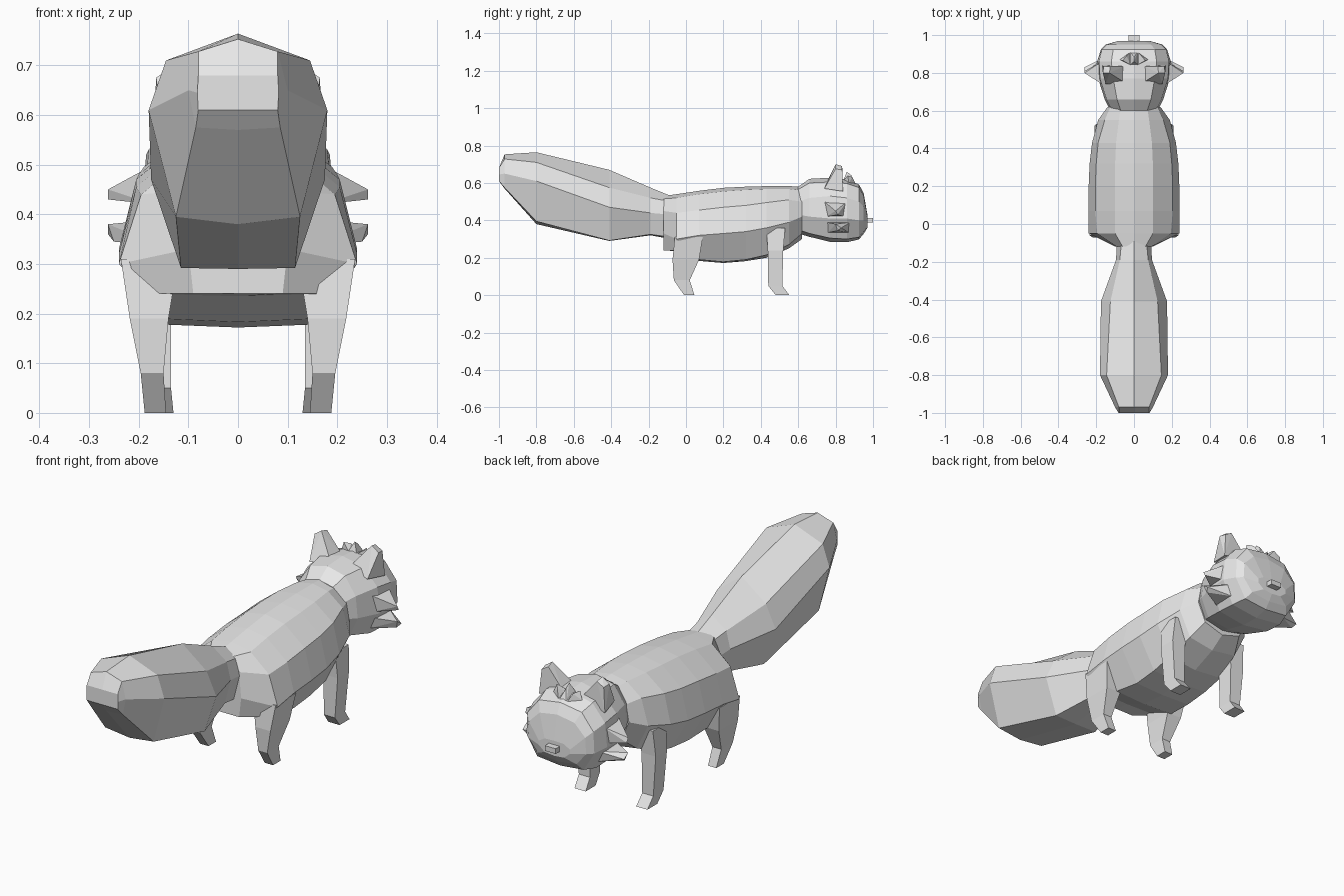
import bpy, bmesh

grey = bpy.data.materials.new("light_grey")
grey.diffuse_color = (0.8, 0.8, 0.8, 1)


def make(name, verts, faces):
    """Flat shaded mesh object from points and faces."""
    me = bpy.data.meshes.new(name)
    me.from_pydata(verts, [], faces)
    bm = bmesh.new()
    bm.from_mesh(me)
    bmesh.ops.remove_doubles(bm, verts=bm.verts, dist=0.0005)
    bmesh.ops.recalc_face_normals(bm, faces=bm.faces)
    bm.to_mesh(me)
    bm.free()
    me.materials.append(grey)
    ob = bpy.data.objects.new(name, me)
    bpy.context.collection.objects.link(ob)
    return ob


def bridge(name, rings):
    """Join closed rings of equal count and cap both ends."""
    n = len(rings[0])
    verts = [p for r in rings for p in r]
    faces = [(k * n + i, k * n + (i + 1) % n, (k + 1) * n + (i + 1) % n, (k + 1) * n + i)
             for k in range(len(rings) - 1) for i in range(n)]
    faces += [tuple(range(n)), tuple(range(len(verts) - n, len(verts)))]
    return make(name, verts, faces)


def loft(name, sections):
    """Sections (y, half outline from top centre to bottom centre), mirrored in x."""
    rings = []
    for y, half in sections:
        full = list(half) + [(-x, z) for x, z in half[-2:0:-1]]
        rings.append([(x, y, z) for x, z in full])
    return bridge(name, rings)


def hull(name, points, s=1):
    """Convex solid around a few points."""
    bm = bmesh.new()
    for x, y, z in points:
        bm.verts.new((x * s, y, z))
    bmesh.ops.convex_hull(bm, input=bm.verts)
    me = bpy.data.meshes.new(name)
    bm.to_mesh(me)
    bm.free()
    me.materials.append(grey)
    ob = bpy.data.objects.new(name, me)
    bpy.context.collection.objects.link(ob)
    return ob


# Bushy tail
loft("tail", [
    (-1.00, [(0, .68), (.08, .68), (.082, .645), (.08, .61), (0, .61)]),
    (-.97, [(0, .753), (.08, .728), (.10, .65), (.085, .575), (0, .57)]),
    (-.80, [(0, .764), (.145, .71), (.18, .61), (.125, .395), (0, .38)]),
    (-.41, [(0, .67), (.125, .575), (.175, .47), (.115, .292), (0, .29)]),
    (-.19, [(0, .575), (.075, .52), (.095, .44), (.065, .325), (0, .32)]),
    (-.08, [(0, .53), (.065, .50), (.09, .43), (.06, .31), (0, .30)]),
])

# Body from rump to neck
loft("body", [
    (-.12, [(0, .53), (.06, .515), (.09, .45), (.10, .33), (.09, .24), (0, .24)]),
    (-.05, [(0, .54), (.10, .52), (.195, .44), (.24, .30), (.18, .24), (0, .235)]),
    (.07, [(0, .558), (.10, .54), (.205, .455), (.24, .32), (.16, .19), (0, .183)]),
    (.20, [(0, .574), (.10, .555), (.205, .47), (.24, .33), (.15, .178), (0, .172)]),
    (.32, [(0, .58), (.10, .563), (.20, .48), (.235, .34), (.15, .19), (0, .182)]),
    (.43, [(0, .583), (.095, .568), (.19, .495), (.222, .36), (.15, .215), (0, .20)]),
    (.55, [(0, .583), (.08, .568), (.155, .51), (.19, .39), (.13, .27), (0, .25)]),
    (.62, [(0, .58), (.07, .56), (.125, .50), (.14, .42), (.10, .33), (0, .30)]),
])

# Head with rounded muzzle
loft("head", [
    (.60, [(0, .58), (.07, .565), (.115, .50), (.125, .43), (.09, .35), (0, .33)]),
    (.66, [(0, .622), (.09, .60), (.145, .52), (.155, .42), (.115, .33), (0, .312)]),
    (.77, [(0, .628), (.11, .605), (.18, .53), (.19, .41), (.14, .305), (0, .285)]),
    (.86, [(0, .62), (.12, .597), (.185, .52), (.195, .41), (.14, .30), (0, .283)]),
    (.925, [(0, .592), (.11, .575), (.17, .50), (.175, .40), (.12, .31), (0, .298)]),
    (.95, [(0, .545), (.09, .53), (.145, .475), (.15, .40), (.10, .34), (0, .328)]),
    (.97, [(0, .43), (.05, .428), (.08, .41), (.08, .39), (.05, .365), (0, .36)]),
])

# Nose
hull("nose", [(x, y, z) for x in (-.028, .028) for y in (.95, 1.0) for z in (.388, .412)])

# Small tuft on the forehead
for s in (-1, 1):
    hull("forehead_tuft", [(.015, .84, .61), (.075, .87, .60), (.02, .91, .59),
                           (.06, .865, .64), (.04, .89, .63)], s)
hull("forehead_tuft_middle", [(-.025, .84, .61), (.025, .84, .61), (-.02, .91, .59),
                              (.02, .91, .59), (0, .86, .66), (0, .885, .64)])

for s in (-1, 1):
    # Upright ears
    hull("ear", [(.05, .75, .60), (.15, .74, .57), (.05, .835, .60), (.17, .84, .555),
                 (.165, .80, .675), (.13, .80, .70), (.125, .835, .69), (.16, .835, .67)], s)
    # Pointed cheek fur, upper and lower
    hull("upper_cheek_fur", [(.17, .74, .50), (.17, .86, .50), (.17, .75, .42),
                             (.17, .85, .42), (.262, .80, .45), (.262, .81, .43)], s)
    hull("lower_cheek_fur", [(.16, .75, .39), (.16, .88, .39), (.15, .76, .335),
                             (.15, .87, .335), (.262, .80, .38), (.262, .83, .36),
                             (.25, .81, .345)], s)


def leg(name, levels, s):
    """Levels (z, y back, y front, x inner, x outer) from foot to hip."""
    bridge(name, [[(s * xi, y0, z), (s * xo, y0, z), (s * xo, y1, z), (s * xi, y1, z)]
                  for z, y0, y1, xi, xo in levels])


# Four legs with small forward feet
for s in (-1, 1):
    leg("hind_leg", [(0, -.01, .045, .145, .188), (.08, -.065, .02, .15, .196),
                     (.19, -.072, .07, .14, .218), (.31, -.06, .09, .12, .236)], s)
    leg("front_leg", [(0, .48, .553, .13, .188), (.05, .44, .515, .135, .192),
                      (.24, .437, .52, .135, .208), (.36, .43, .53, .11, .20)], s)
